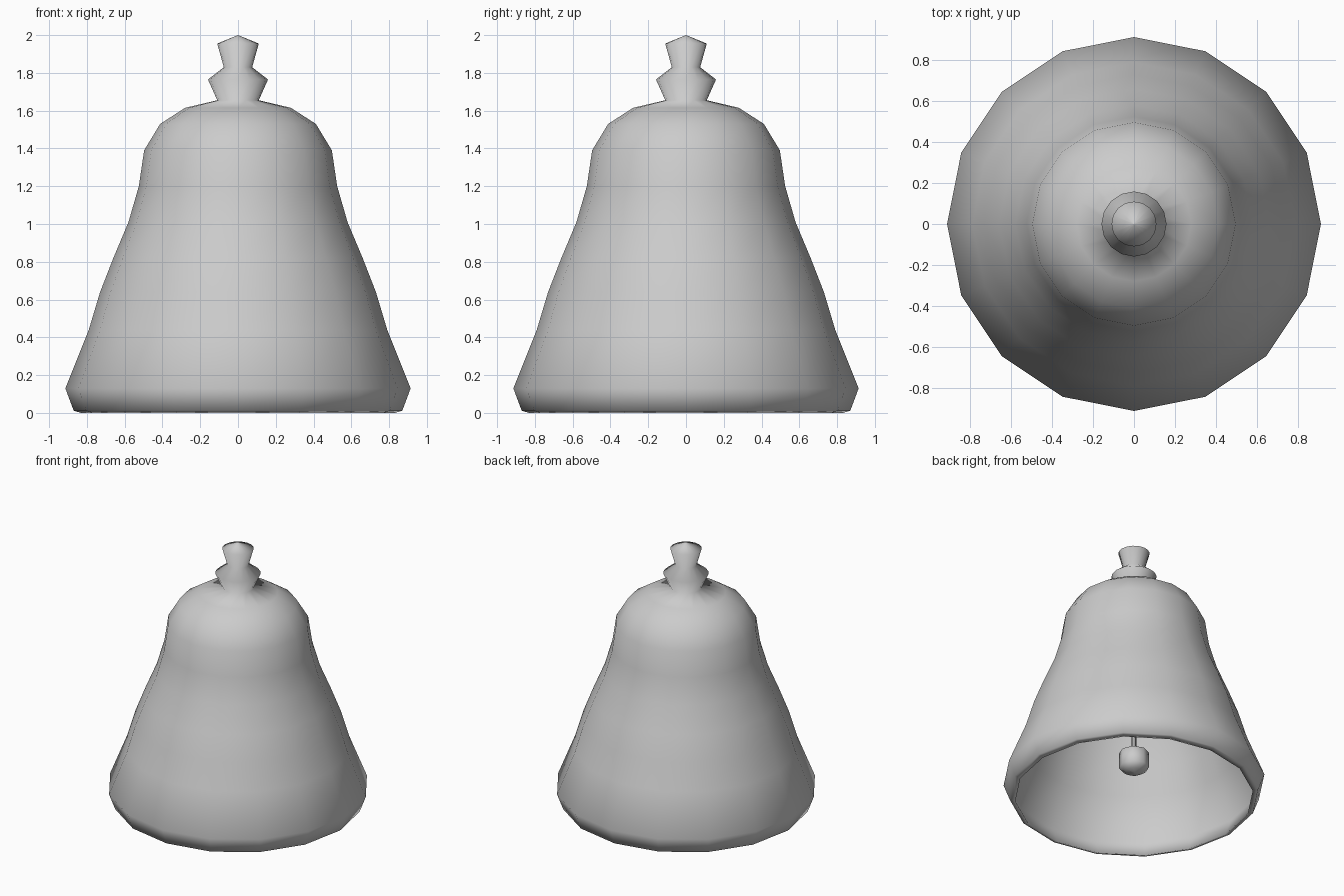
import bpy, bmesh
from math import cos, sin, tau


def lathe(name, profile, sides):
    """Revolve (radius, height) points around z into a smooth surface."""
    bm = bmesh.new()
    rings = [[bm.verts.new((r * cos(tau * i / sides), r * sin(tau * i / sides), z))
              for i in range(sides)] for r, z in profile]
    for a, b in zip(rings, rings[1:]):
        for i in range(sides):
            j = (i + 1) % sides
            bm.faces.new((a[i], a[j], b[j], b[i])).smooth = True
    mesh = bpy.data.meshes.new(name)
    bm.to_mesh(mesh)
    bm.free()
    obj = bpy.data.objects.new(name, mesh)
    bpy.context.collection.objects.link(obj)
    return obj


# Bell: inner wall down from the crown, round the lip, up the outside into the knob
inner = [(0.001, 1.635), (0.11, 1.63), (0.27, 1.592), (0.393, 1.515), (0.473, 1.383), (0.50, 1.195),
         (0.556, 1.002), (0.636, 0.812), (0.706, 0.632), (0.766, 0.432), (0.882, 0.13)]
lip = [(0.832, 0), (0.87, 0.012)]
outer = [(0.914, 0.13), (0.79, 0.44), (0.73, 0.64), (0.66, 0.82), (0.58, 1.01),
         (0.525, 1.20), (0.497, 1.39), (0.412, 1.53), (0.28, 1.615)]
knob = [(0.11, 1.655), (0.159, 1.765), (0.075, 1.83), (0.11, 1.955), (0.001, 2.0)]
lathe("bell_and_knob", inner + lip + outer + knob, 16)

# Clapper hanging inside: thin rod and blunt ball
lathe("clapper", [(0.001, 0.185), (0.06, 0.195), (0.105, 0.228), (0.105, 0.345),
                  (0.06, 0.37), (0.016, 0.38), (0.016, 1.635)], 8)
